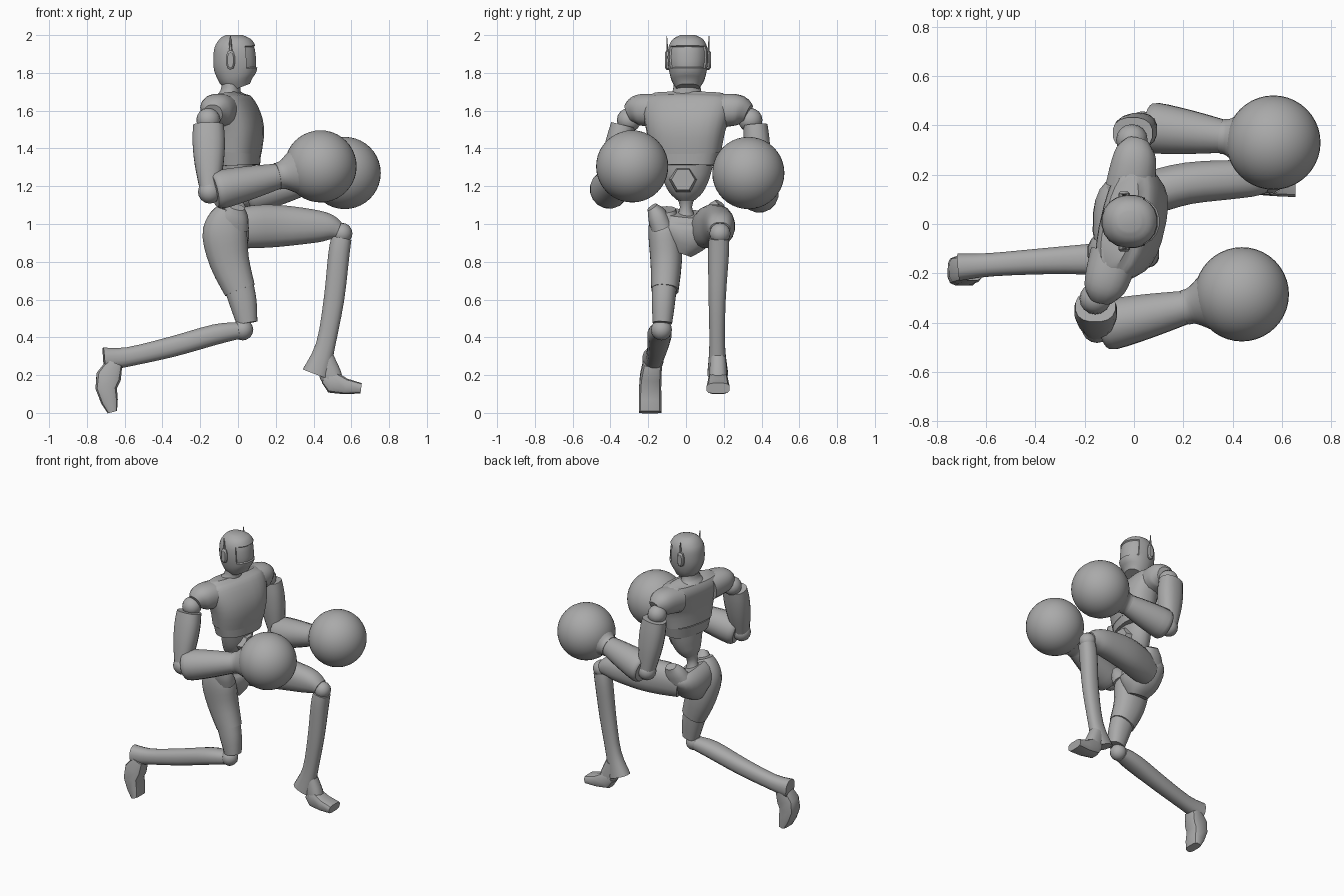
import bpy, bmesh, math
from mathutils import Vector, Matrix

if "Cube" in bpy.data.objects:
    bpy.data.objects.remove(bpy.data.objects["Cube"])

grey = bpy.data.materials.new("plain grey")
grey.use_nodes = True
grey.diffuse_color = (0.4, 0.4, 0.4, 1)
grey.node_tree.nodes["Principled BSDF"].inputs["Base Color"].default_value = grey.diffuse_color

YAW = Matrix.Rotation(math.radians(-13), 4, "Z")   # twist of the upper body
X, Y = Vector((1, 0, 0)), Vector((0, 1, 0))


def finish(name, bm, matrix=None, angle=38):
    """Turn a bmesh into a smooth shaded object that keeps its hard edges."""
    if matrix:
        bmesh.ops.transform(bm, matrix=matrix, verts=bm.verts)
    bmesh.ops.recalc_face_normals(bm, faces=bm.faces)
    mesh = bpy.data.meshes.new(name)
    bm.to_mesh(mesh)
    bm.free()
    mesh.materials.append(grey)
    mesh.shade_smooth()
    mesh.set_sharp_from_angle(angle=math.radians(angle))
    bpy.context.collection.objects.link(bpy.data.objects.new(name, mesh))


def refine(sections, steps):
    """Smooth interpolation between the given sections."""
    rows = [Vector(s) for s in sections]
    out = []
    for i, (a, b) in enumerate(zip(rows, rows[1:])):
        before = rows[max(i - 1, 0)]
        after = rows[min(i + 2, len(rows) - 1)]
        for k in range(steps):
            t = k / steps
            out.append(a + (b - before) * 0.5 * t
                       + (before - a * 2.5 + b * 2 - after * 0.5) * t ** 2
                       + ((a - b) * 1.5 + (after - before) * 0.5) * t ** 3)
    return out + [rows[-1]]


def loft_mesh(sections, side=Y, sides=16, power=2.0, steps=3):
    """Skin sections (x, y, z, half width along side, half depth)."""
    rows = refine(sections, steps)
    bm = bmesh.new()
    rings = []
    for i, row in enumerate(rows):
        ahead, behind = rows[min(i + 1, len(rows) - 1)], rows[max(i - 1, 0)]
        tangent = (Vector(ahead[:3]) - Vector(behind[:3])).normalized()
        u = (side - tangent * side.dot(tangent)).normalized()
        v = tangent.cross(u)
        ring = []
        for k in range(sides):
            a = math.tau * (k + 0.5) / sides
            c, s = math.cos(a), math.sin(a)
            c = math.copysign(abs(c) ** (2 / power), c)
            s = math.copysign(abs(s) ** (2 / power), s)
            ring.append(bm.verts.new(Vector(row[:3]) + u * c * row[3] + v * s * row[4]))
        rings.append(ring)
    for low, high in zip(rings, rings[1:]):
        for k in range(sides):
            n = (k + 1) % sides
            bm.faces.new((low[k], low[n], high[n], high[k]))
    bm.faces.new(rings[0])
    bm.faces.new(rings[-1])
    return bm


def loft(name, sections, matrix=None, **options):
    finish(name, loft_mesh(sections, **options), matrix)


def ball(name, centre, radius, segments=16):
    bm = bmesh.new()
    bmesh.ops.create_uvsphere(bm, u_segments=segments, v_segments=segments // 2, radius=radius)
    finish(name, bm, Matrix.Translation(centre))


# Chest, rib band, abdomen and spine
loft("chest", [(0, 0, 1.38, .187, .115), (.005, 0, 1.5, .212, .122), (-.02, 0, 1.59, .238, .114),
               (-.05, 0, 1.65, .24, .094), (-.06, 0, 1.69, .19, .06)],
     YAW, sides=24, power=2.5)
loft("rib_band", [(.005, 0, 1.31, .165, .104), (.002, 0, 1.385, .183, .112)], YAW, sides=24, power=2.5)
loft("abdomen", [(0, 0, 1.33, .15, .09), (-.01, 0, 1.24, .125, .085), (-.03, 0, 1.17, .09, .065),
                 (-.04, 0, 1.13, .05, .04)])
loft("spine", [(-.04, 0, 1.16, .065, .045), (-.05, 0, 1.09, .032, .035), (-.06, 0, 1.0, .07, .06)])
bm = bmesh.new()
bmesh.ops.create_cone(bm, cap_ends=True, segments=6, radius1=.075, radius2=.062, depth=.05)
finish("waist_plate", bm, Matrix.Translation((.08, -.015, 1.235)) @ Matrix.Rotation(math.pi / 2, 4, "Y"))

# Neck and head with a recessed visor
loft("neck", [(-.05, .005, 1.66, .11, .07), (-.04, .005, 1.7, .078, .054), (-.035, .005, 1.77, .068, .048)])
head = loft_mesh([(.008, .01, 1.722, .062, .06), (-.006, .01, 1.765, .088, .094),
                  (-.012, .01, 1.82, .102, .116), (-.014, .01, 1.88, .108, .118),
                  (-.016, .01, 1.94, .102, .109), (-.018, .01, 1.98, .078, .082),
                  (-.018, .01, 2.0, .04, .045)], sides=20, power=2.2)
bmesh.ops.recalc_face_normals(head, faces=head.faces)
visor = [f for f in head.faces if f.normal.x > 0.3 and 1.83 < f.calc_center_median().z < 1.935]
bmesh.ops.inset_region(head, faces=visor, thickness=.004, depth=-.008, use_even_offset=True)
finish("head", head)

for tag, s in (("left", 1), ("right", -1)):
    # Ear pod and aerial
    y = .01 + s * .108
    loft(tag + "_ear", [(-.04, y - s * .015, 1.868, .024, .052), (-.04, y + s * .005, 1.868, .024, .052),
                        (-.04, y + s * .014, 1.868, .016, .04)], side=X, sides=10, steps=1, power=2.6)
    loft(tag + "_aerial", [(-.04, y, 1.9, .007, .012), (-.04, y + s * .004, 1.995, .002, .003)],
         sides=6, steps=1)
    # Shoulder cap
    loft(tag + "_shoulder", [(-.05, s * .14, 1.595, .1, .09), (-.055, s * .23, 1.604, .094, .087),
                             (-.06, s * .285, 1.6, .081, .077), (-.06, s * .325, 1.585, .05, .05)],
         YAW, side=X, power=2.3)


def arm(tag, elbow, glove):
    """Shoulder joint, upper arm, elbow, forearm, cuff and round glove."""
    s = 1 if tag == "left" else -1
    shoulder = YAW @ Vector((-.085, s * .33, 1.55))
    elbow, glove = Vector(elbow), Vector(glove)
    ball(tag + "_shoulder_joint", shoulder, .064)
    along = lambda a, b, t, w, d: (*a.lerp(b, t), w, d)
    top = shoulder + Vector((0, s * .025, 0))
    loft(tag + "_upper_arm", [along(top, elbow, t, w, d) for t, w, d in
                              ((.07, .065, .082), (.3, .07, .087), (.6, .068, .078), (.95, .055, .054))],
         power=2.4)
    ball(tag + "_elbow", elbow, .062)
    loft(tag + "_forearm", [along(elbow, glove, t, r, r) for t, r in
                            ((.04, .088), (.1, .104), (.36, .09), (.64, .066))])
    loft(tag + "_cuff", [along(elbow, glove, t, r, r) for t, r in
                         ((.61, .072), (.66, .076), (.75, .112), (.84, .155))], sides=24)
    ball(tag + "_glove", glove, .191, 40)


arm("right", (-.15, -.42, 1.17), (.437, -.285, 1.305))
arm("left", (.035, .395, 1.15), (.565, .33, 1.27))

# Pelvis with tapered hip points
loft("pelvis", [(-.045, .01, 1.055, .165, .065), (-.06, .005, 1.0, .182, .105),
                (-.05, 0, .92, .13, .11), (-.05, -.025, .845, .055, .07)], sides=20, power=2.4)
for tag, s, lift in (("left", 1, .02), ("right", -1, 0)):
    loft(tag + "_hip_point", [(-.03, s * .13, .99 + lift, .06, .09), (-.015, s * .155, 1.05 + lift, .05, .07),
                              (-.005, s * .18, 1.09 + lift, .028, .04)], power=2.4)

# Right leg, trailing behind
loft("right_thigh", [(-.05, -.12, 1.075, .065, .065), (-.064, -.116, 1.02, .08, .1),
                     (-.07, -.112, .94, .088, .12), (-.045, -.105, .8, .084, .107),
                     (.01, -.112, .65, .073, .085)], power=2.3)
loft("right_knee_guard", [(.005, -.115, .67, .067, .08), (.028, -.12, .58, .062, .073),
                          (.048, -.125, .475, .052, .056)], power=2.3)
ball("right_knee", (.025, -.13, .44), .056)
loft("right_shin", [(.0, -.13, .435, .052, .045), (-.12, -.14, .415, .064, .055),
                    (-.35, -.15, .35, .054, .055), (-.58, -.165, .297, .048, .052),
                    (-.71, -.175, .283, .056, .064)], power=2.4)
loft("right_foot", [(-.655, -.178, .26, .052, .045), (-.685, -.187, .19, .058, .068),
                    (-.698, -.19, .13, .06, .058), (-.68, -.19, .06, .061, .046),
                    (-.665, -.19, .004, .061, .026)], sides=12, steps=1, power=3.5)

# Left leg, stepping forward
loft("left_thigh", [(-.03, .1, .97, .08, .1), (.08, .13, .985, .088, .115), (.22, .165, .99, .086, .112),
                    (.4, .18, .988, .08, .09), (.48, .18, .982, .07, .072), (.53, .18, .965, .055, .048)],
     power=2.3)
ball("left_knee", (.55, .18, .95), .056)
loft("left_shin", [(.548, .175, .925, .054, .054), (.534, .172, .84, .056, .057),
                   (.508, .165, .6, .046, .055), (.464, .165, .36, .042, .052),
                   (.412, .168, .205, .056, .075)], power=2.4)
loft("left_ankle", [(.46, .17, .29, .042, .05), (.49, .17, .2, .048, .06), (.52, .17, .14, .05, .045)],
     sides=12, power=2.6)
loft("left_foot", [(.458, .17, .185, .045, .03), (.5, .17, .162, .052, .06),
                   (.57, .17, .14, .058, .043), (.652, .17, .13, .062, .028)],
     sides=12, steps=1, power=3.5)
